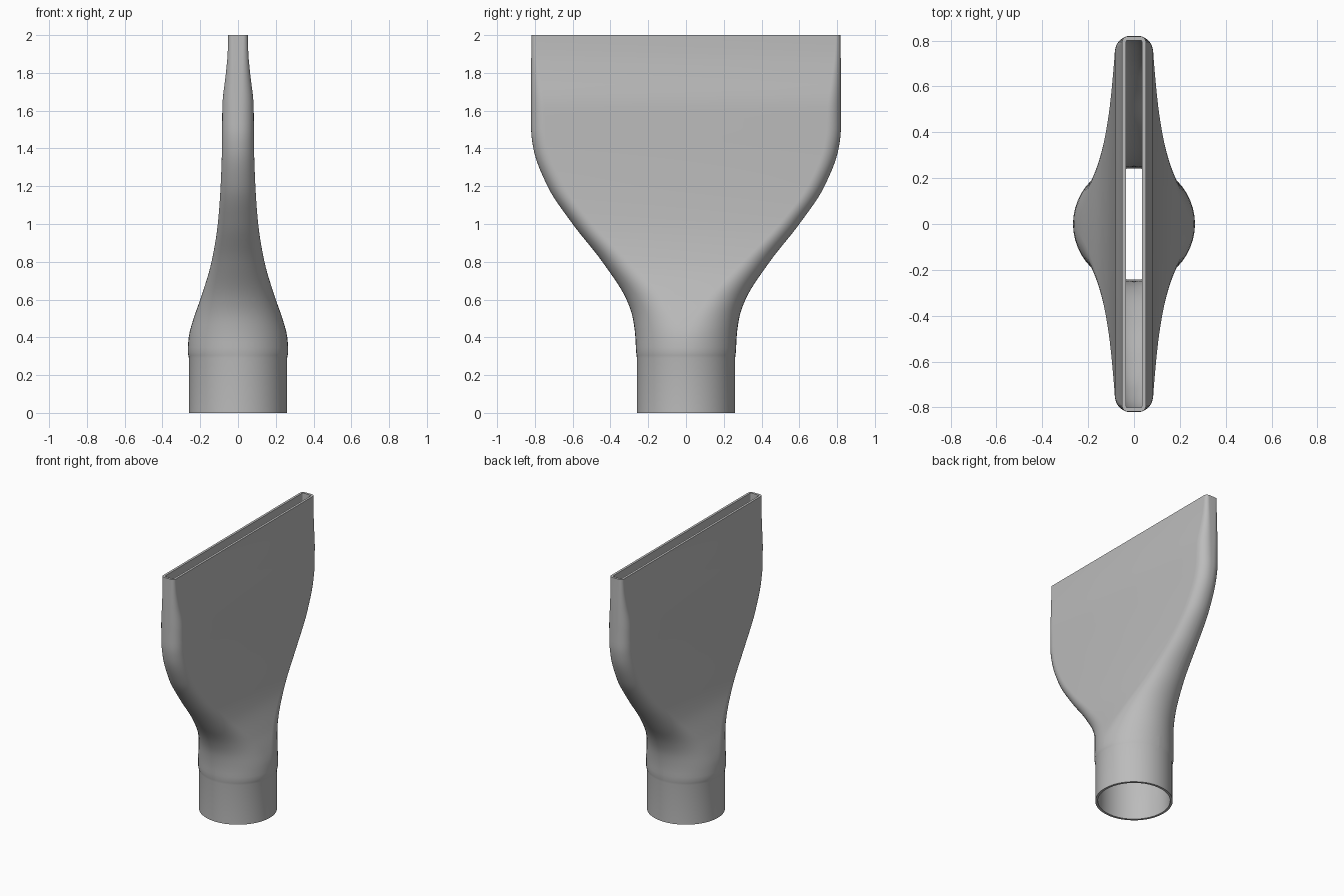
import bpy
import bmesh
import math

cube = bpy.data.objects.get("Cube")
if cube:
    bpy.data.objects.remove(cube, do_unlink=True)

WALL = 0.017
CORNER_STEPS = 12

# Stations up the nozzle: height, half depth (x), half width (y), corner radius
STATIONS = [
    (0.0, 0.26, 0.26, 0.26),
    (0.29, 0.26, 0.26, 0.26),
    (0.32, 0.266, 0.264, 0.264),
    (0.4, 0.261, 0.268, 0.261),
    (0.5, 0.235, 0.281, 0.235),
    (0.6, 0.2, 0.315, 0.2),
    (0.8, 0.14, 0.443, 0.14),
    (1.0, 0.107, 0.6, 0.106),
    (1.2, 0.092, 0.733, 0.09),
    (1.4, 0.085, 0.808, 0.08),
    (1.5, 0.084, 0.82, 0.075),
    (1.62, 0.083, 0.82, 0.07),
    (1.8, 0.064, 0.82, 0.045),
    (1.9, 0.055, 0.819, 0.032),
    (2.0, 0.052, 0.818, 0.026),
]


def slope(i, k):
    """Tangent at a station, flat at turning points so the curve never overshoots."""
    if i in (0, len(STATIONS) - 1):
        return 0.0
    a, b, c = STATIONS[i - 1:i + 2]
    before = (b[k] - a[k]) / (b[0] - a[0])
    after = (c[k] - b[k]) / (c[0] - b[0])
    if before * after <= 0:
        return 0.0
    return 2 * before * after / (before + after)


def smooth_sections():
    """Cubic blend between stations."""
    sections = [STATIONS[0]]
    for i in range(len(STATIONS) - 1):
        a, b = STATIONS[i], STATIONS[i + 1]
        h = b[0] - a[0]
        steps = max(2, round(h / 0.03)) if i else 1
        for s in range(1, steps + 1):
            t = s / steps
            w = t * t * (3 - 2 * t)
            row = [a[0] + h * t]
            for k in (1, 2, 3):
                bend = slope(i, k) * t * (1 - t) ** 2 - slope(i + 1, k) * t * t * (1 - t)
                row.append(a[k] + (b[k] - a[k]) * w + h * bend)
            sections.append(tuple(row))
    return sections


def rounded_ring(bm, section, inset):
    """One rounded rectangle of vertices at the section's height."""
    z, hx, hy, r = section
    hx, hy = hx - inset, hy - inset
    r = min(max(r - inset, 0.008), hx, hy)
    ring = []
    for quarter, (sx, sy) in enumerate([(1, 1), (-1, 1), (-1, -1), (1, -1)]):
        for s in range(CORNER_STEPS + 1):
            angle = (quarter + s / CORNER_STEPS) * math.pi / 2
            x = sx * (hx - r) + r * math.cos(angle)
            y = sy * (hy - r) + r * math.sin(angle)
            ring.append(bm.verts.new((x, y, z)))
    return ring


# Outer skin upward, over the rim, inner skin downward, closed at the base rim
bm = bmesh.new()
sections = smooth_sections()
rings = [rounded_ring(bm, s, 0) for s in sections]
rings += [rounded_ring(bm, s, WALL) for s in reversed(sections)]
for i, low in enumerate(rings):
    high = rings[(i + 1) % len(rings)]
    for j in range(len(low)):
        n = (j + 1) % len(low)
        bm.faces.new((low[j], low[n], high[n], high[j]))
bmesh.ops.remove_doubles(bm, verts=bm.verts, dist=0.0001)
bmesh.ops.recalc_face_normals(bm, faces=bm.faces)
mesh = bpy.data.meshes.new("flat_nozzle")
bm.to_mesh(mesh)
bm.free()

nozzle = bpy.data.objects.new("flat_nozzle", mesh)
bpy.context.collection.objects.link(nozzle)

# Plain grey plastic
grey = bpy.data.materials.new("plain_grey")
grey.use_nodes = True
colour = (0.5, 0.5, 0.5, 1)
grey.diffuse_color = colour
grey.node_tree.nodes["Principled BSDF"].inputs["Base Color"].default_value = colour
mesh.materials.append(grey)

bpy.context.view_layer.objects.active = nozzle
nozzle.select_set(True)
bpy.ops.object.shade_smooth_by_angle(angle=math.radians(35))
